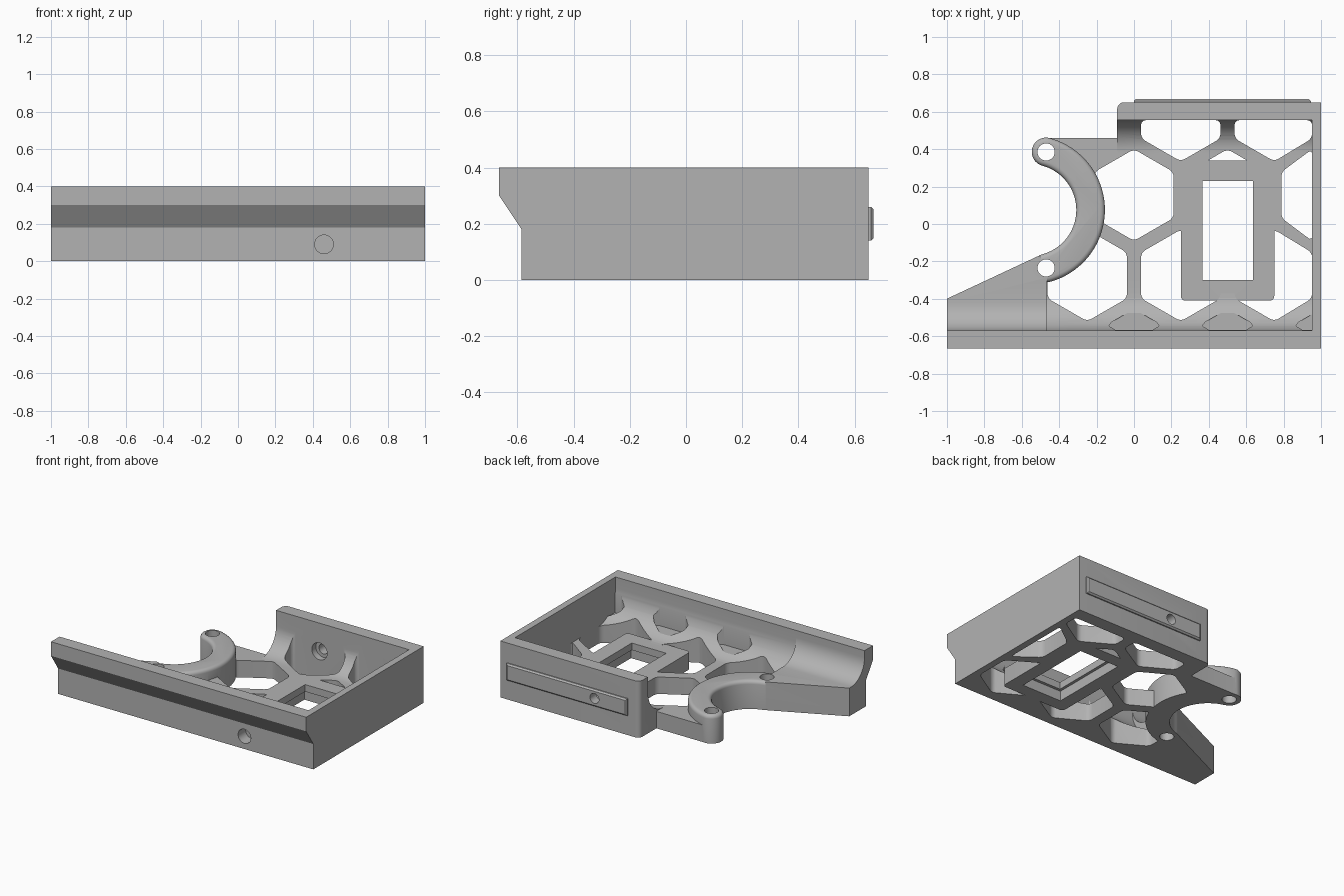
import bpy, bmesh, math
from mathutils import Matrix

if "Cube" in bpy.data.objects:
    bpy.data.objects.remove(bpy.data.objects["Cube"])

grey = bpy.data.materials.new("light_grey")
grey.diffuse_color = (0.45, 0.45, 0.45, 1)
grey.use_nodes = True
grey.node_tree.nodes["Principled BSDF"].inputs["Base Color"].default_value = grey.diffuse_color


def prism(name, pts, a, b, axis="z", round_vertical=0, round_top=0, pick=None):
    """Extrude a 2D outline from a to b: (x, y) along z, or (y, z) along x."""
    place = (lambda p, t: (p[0], p[1], t)) if axis == "z" else (lambda p, t: (t, p[0], p[1]))
    bm = bmesh.new()
    low = [bm.verts.new(place(p, a)) for p in pts]
    top = [bm.verts.new(place(p, b)) for p in pts]
    n = len(pts)
    bm.faces.new(low)
    cap = bm.faces.new(top)
    for i in range(n):
        bm.faces.new((low[i], low[(i + 1) % n], top[(i + 1) % n], top[i]))
    bmesh.ops.recalc_face_normals(bm, faces=bm.faces)
    if round_vertical:
        edges = [e for e in bm.edges if (e.verts[0] in low) != (e.verts[1] in low)
                 and e.calc_face_angle(0) > 0.3]
        bmesh.ops.bevel(bm, geom=edges, offset=round_vertical, segments=4, profile=0.5, affect="EDGES")
    if round_top:
        bmesh.ops.bevel(bm, geom=list(cap.edges), offset=round_top, segments=4, profile=0.5, affect="EDGES")
    if pick:
        edges = [e for e in bm.edges if all(pick(v.co) for v in e.verts)]
        bmesh.ops.bevel(bm, geom=edges, offset=0.035, segments=5, profile=0.5, affect="EDGES")
    return finish(name, bm)


def finish(name, bm):
    me = bpy.data.meshes.new(name)
    bm.to_mesh(me)
    bm.free()
    me.materials.append(grey)
    ob = bpy.data.objects.new(name, me)
    bpy.context.collection.objects.link(ob)
    return ob


def box(name, x0, x1, y0, y1, z0, z1, **kw):
    return prism(name, [(x0, y0), (x1, y0), (x1, y1), (x0, y1)], z0, z1, **kw)


def rod(x, z, r, y0, y1):
    """Round cutter along y."""
    bm = bmesh.new()
    m = Matrix.Translation((x, (y0 + y1) / 2, z)) @ Matrix.Rotation(math.pi / 2, 4, "X")
    bmesh.ops.create_cone(bm, cap_ends=True, segments=32, radius1=r, radius2=r, depth=y1 - y0, matrix=m)
    return finish("bore_cutter", bm)


def arc(cx, cy, r, a0, a1, n):
    return [(cx + r * math.cos(math.radians(a0 + (a1 - a0) * i / n)),
             cy + r * math.sin(math.radians(a0 + (a1 - a0) * i / n))) for i in range(n + 1)]


def combine(target, others, op):
    for o in others:
        mod = target.modifiers.new("bool", "BOOLEAN")
        mod.operation, mod.solver, mod.object = op, "EXACT", o
        bpy.context.view_layer.objects.active = target
        bpy.ops.object.modifier_apply(modifier=mod.name)
        bpy.data.objects.remove(o)


FLOOR, PAD = 0.12, 0.20
outer = [(-0.585, 0), (-0.585, 0.18), (-0.665, 0.30), (-0.665, 0.4)]


def front_profile(r, z, end):
    return outer + [(-0.57, 0.4)] + arc(-0.57 + r, z + r, r, 180, 270, 12) + [(end, z), (end, 0)]


# Tray: floor, coved front and back walls
tray = box("tray", -0.465, 0.98, -0.45, 0.46, 0, FLOOR)
front = prism("front_wall", front_profile(0.2, FLOOR, -0.3), -0.465, 1, "x")
back_pts = [(0.65, 0), (0.65, 0.4), (0.555, 0.4)] + arc(0.385, FLOOR + 0.17, 0.17, 0, -90, 12) + [(0.36, FLOOR), (0.36, 0)]
back = prism("back_wall", back_pts, -0.09, 1, "x", pick=lambda c: c.x < -0.08 and c.y > 0.64)
combine(tray, [front, back], "UNION")

# Honeycomb openings, held inside the walls
HEX = 0.245


def hex_cutter(cx, cy):
    pts = []
    for k in range(6):
        a = math.radians(90 + 60 * k)
        pts.append((min(cx + HEX * math.cos(a), 0.952), min(cy + HEX * math.sin(a), 0.555)))
    return prism("hex_cutter", pts, -0.1, 0.6, round_vertical=0.025)


cells = [(0, 0.155), (0.5, 0.155), (1, 0.155), (-0.25, -0.275), (0.25, -0.275), (0.75, -0.275),
         (0.25, 0.58), (0.75, 0.58)]
combine(tray, [hex_cutter(*c) for c in cells], "DIFFERENCE")

# Shallow pockets in the front cove
pockets = []
for x in (0, 0.5, 1):
    pts = [(x - 0.1, -0.566), (x + 0.1, -0.566), (x + 0.135, -0.545), (x + 0.12, -0.525),
           (x, -0.455), (x - 0.12, -0.525), (x - 0.135, -0.545)]
    pockets.append(prism("pocket_cutter", [(min(p[0], 0.952 + 0.0001 * i), p[1]) for i, p in enumerate(pts)]
                         if x < 1 else [(0.9, -0.566), (0.952, -0.566), (0.952, -0.483), (0.88, -0.525), (0.865, -0.545)],
                         0.15, 0.34))
combine(tray, pockets, "DIFFERENCE")

# Right wall
right = prism("right_wall", outer + [(0.65, 0.4), (0.65, 0)], 0.952, 1, "x")

# Curved bracket with round ends
CX, CY, RI, RO = -0.5535, 0.075, 0.245, 0.398
ang, rm, rb = 75, 0.3215, 0.0765
ex, ey = rm * math.cos(math.radians(ang)), rm * math.sin(math.radians(ang))
clear = prism("clear_cutter", arc(CX, CY, 0.29, 0, 352.5, 47), -0.1, 0.6)
combine(tray, [clear], "DIFFERENCE")
ring_pts = (arc(CX, CY, RO, -ang, ang, 48)
            + arc(CX + ex, CY + ey, rb, ang, ang + 180, 16)[1:-1]
            + arc(CX, CY, RI, ang, -ang, 40)
            + arc(CX + ex, CY - ey, rb, 180 - ang, 360 - ang, 16)[1:-1])
ring = prism("curved_bracket", ring_pts, 0, PAD, round_top=0.025)

# Left mounting pad, with coved wall trimmed to a slanted edge
pad = prism("mounting_pad", front_profile(0.15, PAD, -0.14), -1, -0.465, "x")
trim = prism("trim_cutter", [(-1.1, -0.446), (-0.505, -0.168), (-0.47, -0.235), (-0.4, -0.235), (-0.4, 0.1), (-1.1, 0.1)],
             -0.1, 0.6)
combine(pad, [trim], "DIFFERENCE")

# Rectangular frame in the floor
frame = box("opening_frame", 0.25, 0.75, -0.41, 0.34, 0, FLOOR, round_vertical=0.025)
combine(tray, [right, ring, pad, frame], "UNION")

# Window through the frame with a wider recess below
window = box("window_cutter", 0.365, 0.635, -0.3, 0.23, -0.1, 0.3)
recess = box("recess_cutter", 0.345, 0.655, -0.32, 0.25, -0.1, 0.07)

# Screw holes
holes = [prism("hole_cutter", arc(-0.47, y, 0.046, 0, 348.75, 31), -0.1, 0.6) for y in (0.385, -0.235)]
combine(tray, [window, recess] + holes + [rod(0.46, 0.09, 0.05, -0.7, -0.5)], "DIFFERENCE")

# Raised strip on the back
strip = box("back_strip", 0, 0.945, 0.64, 0.668, 0.14, 0.26)
bm = bmesh.new()
bm.from_mesh(strip.data)
edges = [e for e in bm.edges if all(v.co.y > 0.66 for v in e.verts)]
bmesh.ops.bevel(bm, geom=edges, offset=0.01, segments=1, affect="EDGES")
bm.to_mesh(strip.data)
bm.free()

# Counterbored hole through back wall and strip
combine(tray, [rod(0.25, 0.2, 0.035, 0.5, 0.8), rod(0.25, 0.2, 0.06, 0.5, 0.6)], "DIFFERENCE")
combine(strip, [rod(0.25, 0.2, 0.035, 0.5, 0.8)], "DIFFERENCE")

for ob in (tray, strip):
    bpy.ops.object.select_all(action="DESELECT")
    ob.select_set(True)
    bpy.context.view_layer.objects.active = ob
    bpy.ops.object.shade_smooth_by_angle(angle=math.radians(30))
